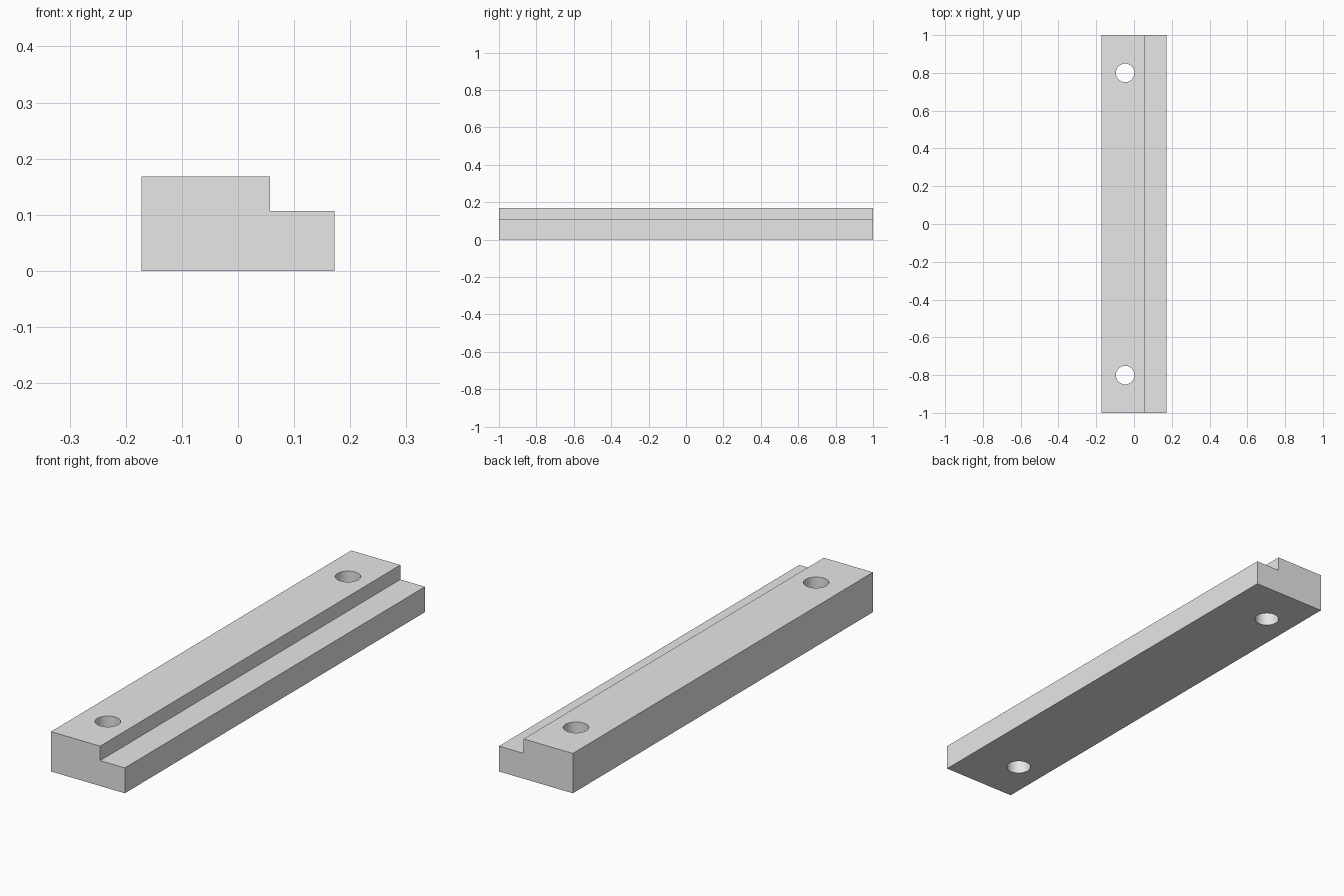
import bpy
import bmesh
import math

if "Cube" in bpy.data.objects:
    bpy.data.objects.remove(bpy.data.objects["Cube"], do_unlink=True)

LENGTH = 2.0
HALF_WIDTH = 0.172
TOP, LEDGE = 0.168, 0.107
STEP_X = 0.057
HOLE_X, HOLE_Y, HOLE_RADIUS = -0.047, 0.8, 0.049

# Plain grey finish
grey = bpy.data.materials.new("plain_grey")
grey.use_nodes = True
grey.diffuse_color = (0.8, 0.8, 0.8, 1)
grey.node_tree.nodes["Principled BSDF"].inputs["Base Color"].default_value = (0.8, 0.8, 0.8, 1)

# Stepped bar: L-shaped profile extruded along its length
profile = [(-HALF_WIDTH, 0), (HALF_WIDTH, 0), (HALF_WIDTH, LEDGE),
           (STEP_X, LEDGE), (STEP_X, TOP), (-HALF_WIDTH, TOP)]
bm = bmesh.new()
end = bm.faces.new([bm.verts.new((x, -LENGTH / 2, z)) for x, z in profile])
sweep = bmesh.ops.extrude_face_region(bm, geom=[end])
moved = [v for v in sweep["geom"] if isinstance(v, bmesh.types.BMVert)]
bmesh.ops.translate(bm, verts=moved, vec=(0, LENGTH, 0))
bmesh.ops.recalc_face_normals(bm, faces=bm.faces)
mesh = bpy.data.meshes.new("stepped_bar")
bm.to_mesh(mesh)
bm.free()
mesh.materials.append(grey)
bar = bpy.data.objects.new("stepped_bar", mesh)
bpy.context.collection.objects.link(bar)

# Screw holes: one through each end of the raised side
cutters = []
for side in (-1, 1):
    bpy.ops.mesh.primitive_cylinder_add(vertices=48, radius=HOLE_RADIUS, depth=TOP * 2,
                                        location=(HOLE_X, side * HOLE_Y, TOP / 2))
    cutter = bpy.context.object
    cutter.name = "hole_cutter"
    cutter.hide_render = True
    cutter.data.materials.append(grey)
    cutters.append(cutter)
    cut = bar.modifiers.new("screw_hole", "BOOLEAN")
    cut.operation = "DIFFERENCE"
    cut.solver = "EXACT"
    cut.object = cutter

# Apply the cuts, discard the cutters and smooth only the hole walls
bpy.ops.object.select_all(action="DESELECT")
bar.select_set(True)
bpy.context.view_layer.objects.active = bar
for name in [m.name for m in bar.modifiers]:
    bpy.ops.object.modifier_apply(modifier=name)
for cutter in cutters:
    bpy.data.objects.remove(cutter, do_unlink=True)
bpy.ops.object.shade_smooth_by_angle(angle=math.radians(30))
